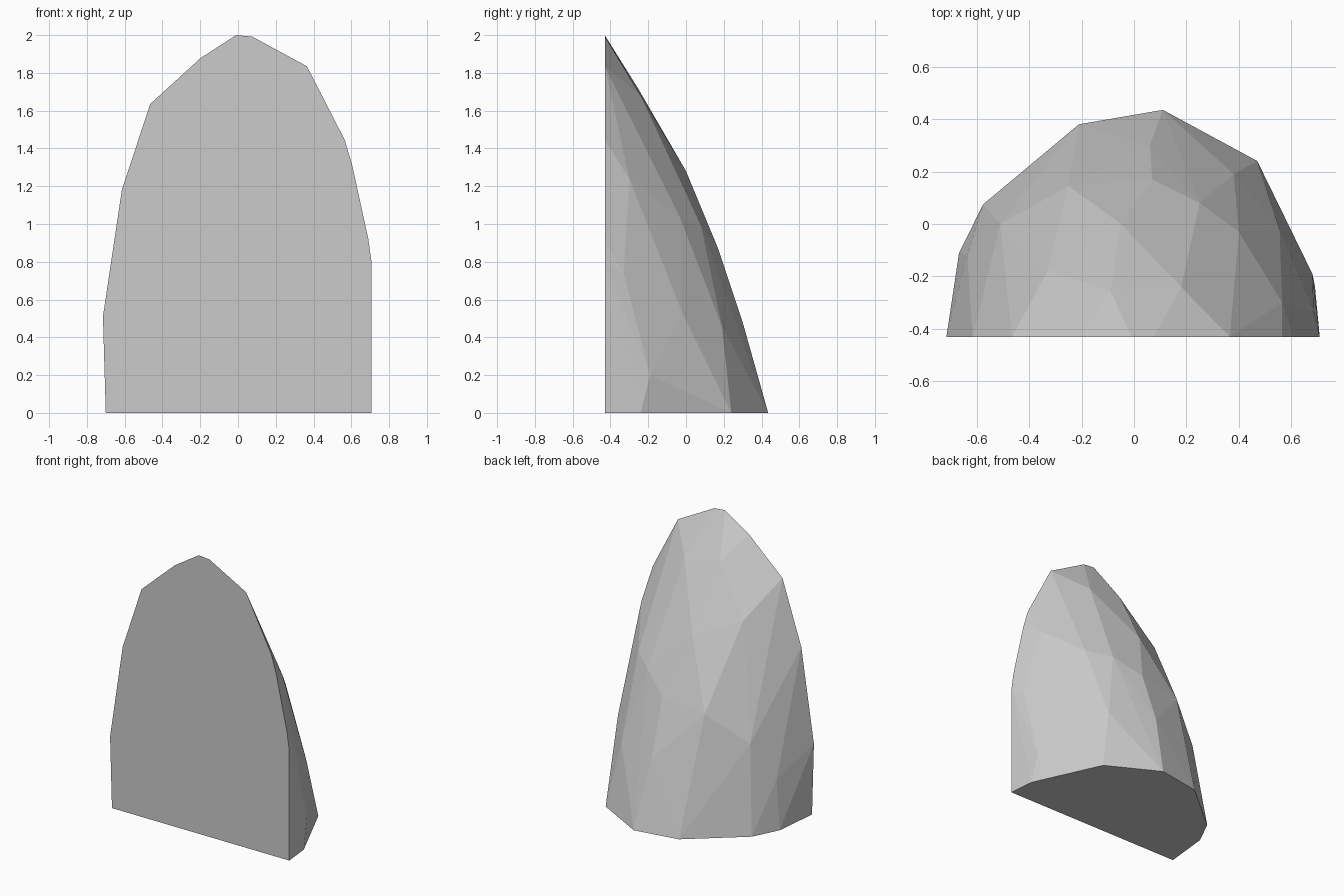
import bpy, bmesh

FRONT = -0.43
# outline of the flat cut front face (x, z)
outline = [(-0.70, 0), (-0.715, 0.51), (-0.615, 1.18), (-0.465, 1.635), (-0.20, 1.877),
           (-0.01, 2.0), (0.075, 1.992), (0.365, 1.835), (0.565, 1.445), (0.605, 1.31),
           (0.69, 0.92), (0.708, 0.79), (0.708, 0)]
# outline of the base behind the front face (x, y)
base = [(-0.667, -0.11), (-0.575, 0.075), (-0.21, 0.38), (0.11, 0.435), (0.47, 0.24),
        (0.69, -0.24)]
# facet corners on the rounded back (x, y, z)
facets = [(-0.25, 0.145, 0.82), (-0.51, 0, 0.62), (-0.33, -0.18, 1.39), (-0.05, 0, 1.28),
          (0.07, 0.17, 0.87), (0.06, 0.30, 0.48), (-0.09, -0.255, 1.72), (0.18, -0.24, 1.68),
          (0.25, 0.08, 0.99), (0.40, -0.03, 1.03), (0.38, 0.19, 0.46), (0.555, -0.02, 0.53),
          (0.565, -0.30, 1.24), (0.68, -0.19, 0.20), (0.685, -0.33, 0.74),
          (-0.635, -0.12, 0.35)]

# faceted half stone: convex shell around the corners
bm = bmesh.new()
points = [(x, FRONT, z) for x, z in outline] + [(x, y, 0) for x, y in base] + facets
for p in points:
    bm.verts.new(p)
res = bmesh.ops.convex_hull(bm, input=bm.verts[:])
loose = [v for v in bm.verts if not v.link_faces]
bmesh.ops.delete(bm, geom=loose, context='VERTS')
# merge the flat front and base into single faces
bmesh.ops.dissolve_limit(bm, angle_limit=0.01, verts=bm.verts[:], edges=bm.edges[:])
bmesh.ops.recalc_face_normals(bm, faces=bm.faces[:])

mesh = bpy.data.meshes.new("half_stone")
bm.to_mesh(mesh)
bm.free()
stone = bpy.data.objects.new("half_stone", mesh)
bpy.context.collection.objects.link(stone)

# plain grey stone
grey = bpy.data.materials.new("stone_grey")
grey.diffuse_color = (0.6, 0.6, 0.6, 1)
mesh.materials.append(grey)
